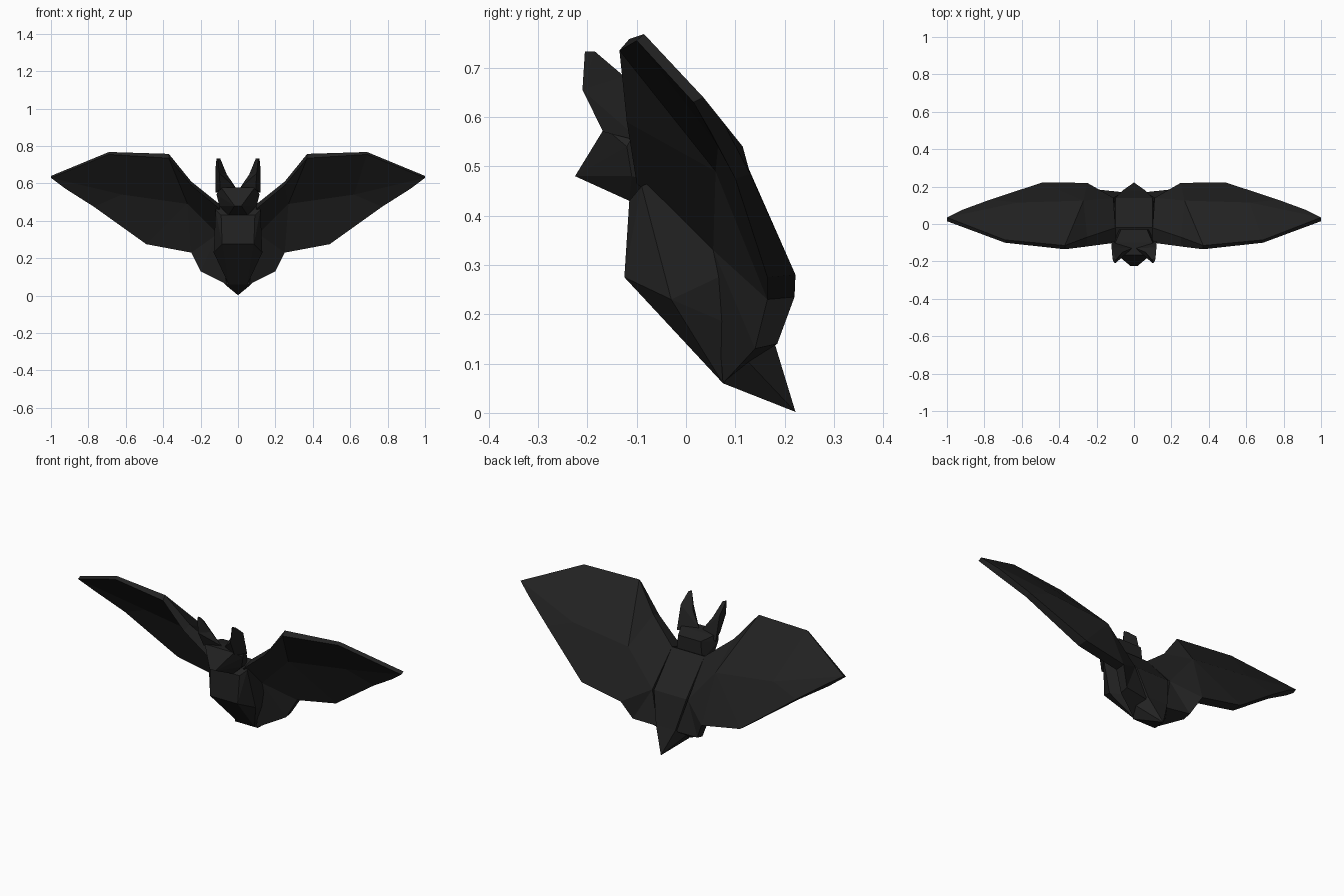
import bpy, bmesh

if "Cube" in bpy.data.objects:
    bpy.data.objects.remove(bpy.data.objects["Cube"])

black = bpy.data.materials.new("bat black")
black.diffuse_color = (0.016, 0.016, 0.016, 1)
black.use_nodes = True
black.node_tree.nodes["Principled BSDF"].inputs["Base Color"].default_value = black.diffuse_color


def finish(name, bm, mirrored=False):
    bmesh.ops.recalc_face_normals(bm, faces=bm.faces)
    mesh = bpy.data.meshes.new(name)
    bm.to_mesh(mesh)
    bm.free()
    mesh.materials.append(black)
    obj = bpy.data.objects.new(name, mesh)
    bpy.context.collection.objects.link(obj)
    if mirrored:
        mod = obj.modifiers.new("mirror", 'MIRROR')
        mod.use_mirror_merge = False
    return obj


def hull(name, points, both_sides=True, mirrored=False):
    """Faceted solid around points; both_sides also uses the points at -x."""
    bm = bmesh.new()
    for x, y, z in points:
        bm.verts.new((x, y, z))
        if both_sides and x > 0:
            bm.verts.new((-x, y, z))
    res = bmesh.ops.convex_hull(bm, input=bm.verts)
    loose = [v for v in bm.verts if not v.link_faces]
    bmesh.ops.delete(bm, geom=loose, context='VERTS')
    bmesh.ops.dissolve_limit(bm, angle_limit=0.03, verts=bm.verts, edges=bm.edges)
    return finish(name, bm, mirrored)


# Torso: chest, belly, back and hips
hull("torso", [(.09, -.115, .43), (.10, -.02, .49), (.085, -.125, .275),
               (.10, .14, .31), (.13, -.03, .23), (.12, -.09, .46),
               (.05, .075, .06), (.06, .18, .14)])

# Tail: pointed wedge under the hips
hull("tail", [(.06, .18, .14), (.07, .075, .06), (.10, .12, .11), (0, .222, .002)])

# Head with pointed snout
hull("head", [(.09, -.165, .578), (.10, -.10, .575), (.07, -.03, .56),
              (.018, -.225, .48), (.10, -.11, .48), (.115, -.12, .54),
              (.08, -.03, .46), (.05, -.115, .43)])

# Ears: lower flare and pointed upper half
ear_base = [(.01, -.13, .575), (.095, -.168, .57), (.12, -.09, .55)]
ear_mid = [(.06, -.15, .648), (.10, -.21, .655), (.12, -.125, .682)]
ear_tip = [(.095, -.19, .733), (.108, -.205, .733), (.115, -.185, .733)]
hull("ear_lower", ear_base + ear_mid, False, True)
hull("ear_upper", ear_mid + ear_tip, False, True)

# Wing outline and spar: x, front y, front z, back y, back z
wing = {
    "L0": (.10, -.10, .465, -.02, .49), "L1": (.25, -.12, .59, -.07, .61),
    "L2": (.37, -.135, .735, -.115, .758), "L3": (.69, -.10, .755, -.085, .768),
    "T": (1.0, .015, .63, .035, .64),
    "B5": (.92, .05, .57, .075, .59), "B4": (.77, .10, .475, .13, .485),
    "B3": (.49, .165, .275, .222, .28), "B2": (.25, .165, .23, .22, .235),
    "B1": (.20, .14, .13, .185, .14), "B0": (.06, .075, .06, .17, .13),
    "M0": (.11, .055, .33, .14, .31), "M1": (.27, .06, .49, .125, .50),
    "M2": (.62, .065, .54, .115, .54),
}
panels = ["L0 L1 M1 M0", "L1 L2 M1", "L2 L3 M2 M1", "L3 T M2", "T B5 B4 M2",
          "M2 B4 B3 M1", "M1 B3 B2", "M1 B2 M0", "M0 B2 B1", "M0 B1 B0"]
rim = "L0 L1 L2 L3 T B5 B4 B3 B2 B1 B0 M0".split()

bm = bmesh.new()
front = {k: bm.verts.new((p[0], p[1], p[2])) for k, p in wing.items()}
back = {k: bm.verts.new((p[0], p[3], p[4])) for k, p in wing.items()}
for panel in panels:
    keys = panel.split()
    bm.faces.new([front[k] for k in keys])
    bm.faces.new([back[k] for k in reversed(keys)])
for a, b in zip(rim, rim[1:] + rim[:1]):
    bm.faces.new([front[a], back[a], back[b], front[b]])
finish("wing", bm, True)
